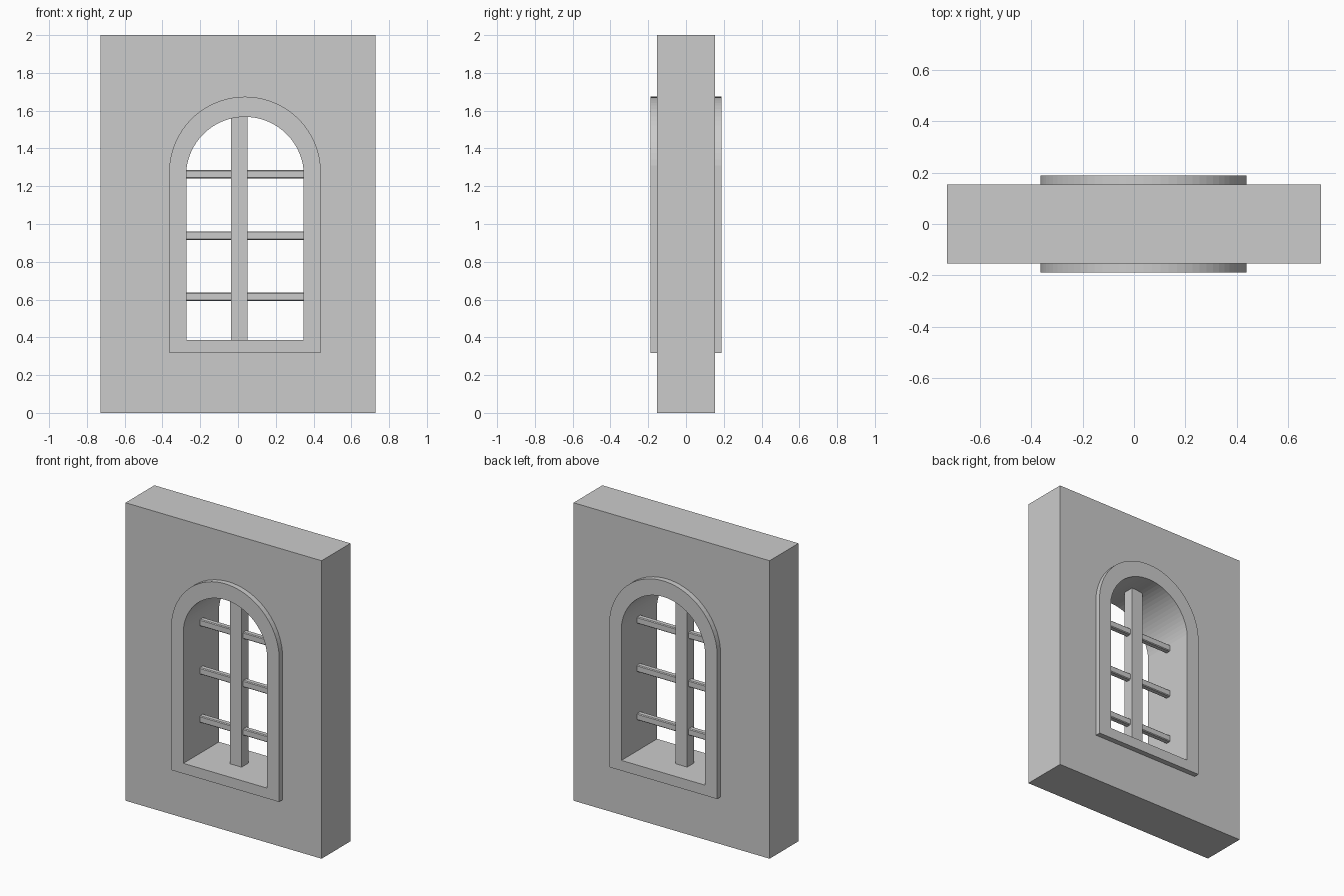
import bpy, bmesh, math

if "Cube" in bpy.data.objects:
    bpy.data.objects.remove(bpy.data.objects["Cube"])

CX = 0.037          # window centre line
SEG = 36            # arch segments


def arch(half, bottom, spring, top):
    """Closed outline: sill corners, then a circular arc from right to left."""
    rise = top - spring
    r = (half * half + rise * rise) / (2 * rise)
    cz = top - r
    a0 = math.atan2(spring - cz, half)
    pts = [(CX - half, bottom), (CX + half, bottom)]
    for i in range(SEG + 1):
        a = a0 + (math.pi - 2 * a0) * i / SEG
        pts.append((CX + r * math.cos(a), cz + r * math.sin(a)))
    return pts


def extrude_with_hole(name, outer, inner, depth):
    """Filled profile with a hole, extruded symmetrically along y."""
    cu = bpy.data.curves.new(name, 'CURVE')
    cu.dimensions = '2D'
    cu.fill_mode = 'BOTH'
    cu.extrude = depth
    for pts in (outer, inner):
        sp = cu.splines.new('POLY')
        sp.points.add(len(pts) - 1)
        for p, (x, z) in zip(sp.points, pts):
            p.co = (x, z, 0, 1)
        sp.use_cyclic_u = True
    tmp = bpy.data.objects.new(name + "_curve", cu)
    bpy.context.collection.objects.link(tmp)
    bpy.context.view_layer.update()
    me = bpy.data.meshes.new_from_object(tmp.evaluated_get(bpy.context.evaluated_depsgraph_get()))
    bpy.data.objects.remove(tmp)
    bm = bmesh.new()
    bm.from_mesh(me)
    for v in bm.verts:
        x, y, z = v.co
        v.co = (x, -z, y)
    bmesh.ops.remove_doubles(bm, verts=bm.verts, dist=1e-5)
    bmesh.ops.recalc_face_normals(bm, faces=bm.faces)
    for f in bm.faces:
        f.smooth = False
    bm.to_mesh(me)
    bm.free()
    ob = bpy.data.objects.new(name, me)
    bpy.context.collection.objects.link(ob)
    return ob


def box(name, lo, hi, bevel=0):
    bpy.ops.mesh.primitive_cube_add(size=1, location=[(a + b) / 2 for a, b in zip(lo, hi)])
    ob = bpy.context.object
    ob.name = name
    ob.scale = [b - a for a, b in zip(lo, hi)]
    bpy.ops.object.transform_apply(location=False, rotation=False, scale=True)
    if bevel:
        m = ob.modifiers.new("bevel", 'BEVEL')
        m.width = bevel
        m.segments = 1
    return ob


outer = arch(0.40, 0.317, 1.31, 1.674)
inner = arch(0.31, 0.386, 1.29, 1.567)

# Wall slab, and the arched surround passing through it
extrude_with_hole("wall", [(-0.728, 0), (0.728, 0), (0.728, 2), (-0.728, 2)], outer, 0.153)
extrude_with_hole("window_surround", outer, inner, 0.189)

# Upright and cross bars
box("upright_bar", (-0.036, -0.031, 0.38), (0.049, 0.039, 1.575))
for i, z in enumerate((0.615, 0.939, 1.263)):
    box(f"cross_bar_{i + 1}", (-0.279, -0.015, z - 0.0225), (0.353, 0.023, z + 0.0225), 0.005)
